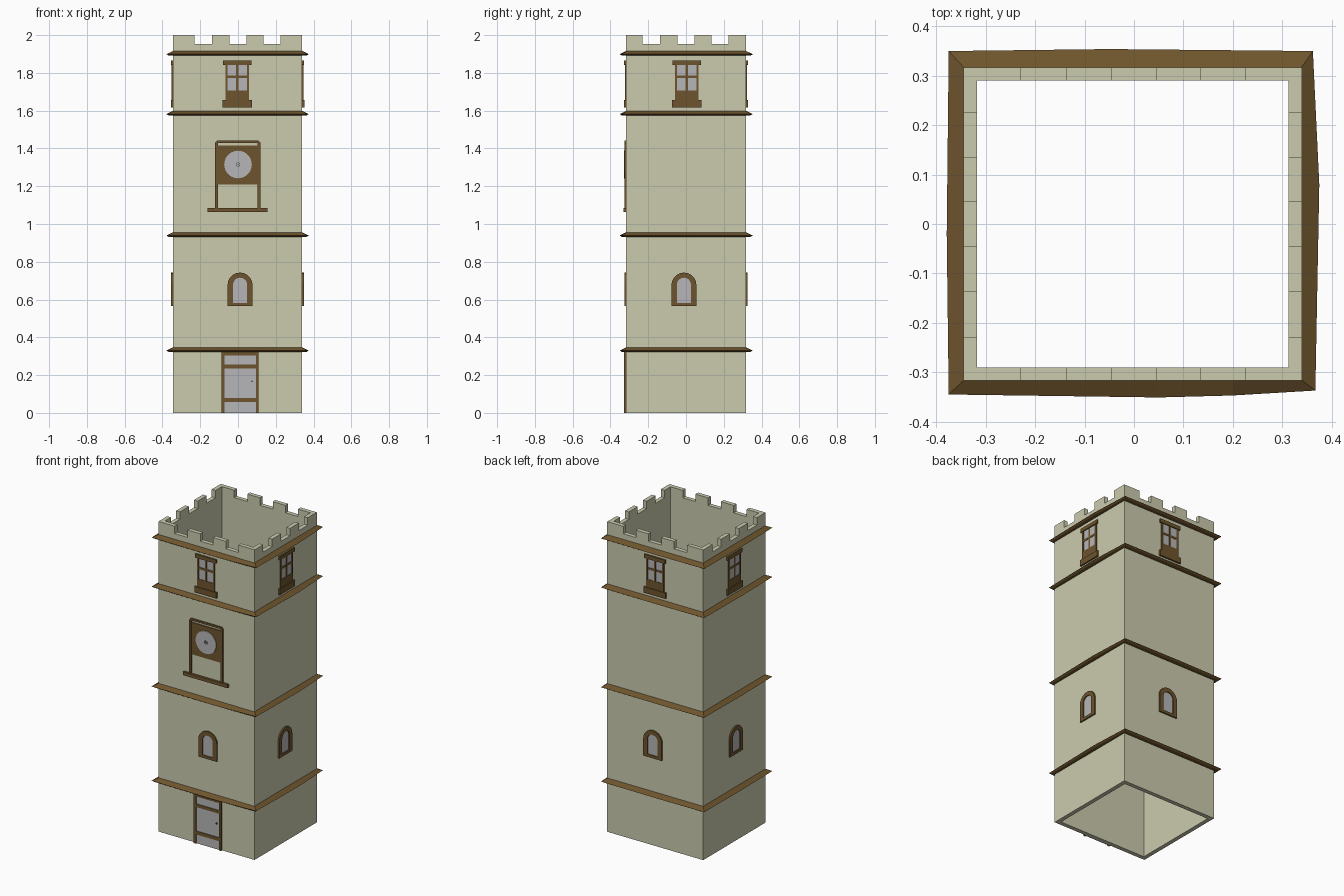
import bpy, bmesh, math
from mathutils import Vector

if "Cube" in bpy.data.objects:
    bpy.data.objects.remove(bpy.data.objects["Cube"])


def material(name, r, g, b):
    m = bpy.data.materials.new(name)
    m.diffuse_color = (r, g, b, 1)
    m.use_nodes = True
    m.node_tree.nodes["Principled BSDF"].inputs["Base Color"].default_value = m.diffuse_color
    return m


STONE = material("pale stone", 0.60, 0.60, 0.43)
WOOD = material("brown wood", 0.155, 0.09, 0.026)
GLASS = material("grey glass", 0.47, 0.47, 0.48)
DARK = material("dark metal", 0.10, 0.10, 0.10)

X0, X1, Y0, Y1, T = -0.345, 0.34, -0.317, 0.317, 0.027


def finish(bm, name, mat):
    bmesh.ops.recalc_face_normals(bm, faces=bm.faces)
    me = bpy.data.meshes.new(name)
    bm.to_mesh(me)
    bm.free()
    me.materials.append(mat)
    ob = bpy.data.objects.new(name, me)
    bpy.context.collection.objects.link(ob)
    return ob


def place(side, u, d, z):
    """Wall coordinates (along, outwards, up) to world."""
    return Vector({"front": (u, Y0 - d, z), "back": (u, Y1 + d, z),
                   "right": (X1 + d, u, z), "left": (X0 - d, u, z)}[side])


def plate(name, side, outline, depth, mat):
    bm = bmesh.new()
    a, b = [[bm.verts.new(place(side, u, d, z)) for u, z in outline] for d in (-0.003, depth)]
    n = len(outline)
    bm.faces.new(a)
    bm.faces.new(b)
    for i in range(n):
        j = (i + 1) % n
        bm.faces.new((a[i], a[j], b[j], b[i]))
    return finish(bm, f"{side}_{name}", mat)


def box(name, side, u0, u1, z0, z1, depth, mat):
    return plate(name, side, [(u0, z0), (u1, z0), (u1, z1), (u0, z1)], depth, mat)


def frame(name, side, outer, inner, depth, mat):
    bm = bmesh.new()
    rings = [[bm.verts.new(place(side, u, d, z)) for u, z in o]
             for o, d in ((outer, -0.003), (outer, depth), (inner, depth), (inner, -0.003))]
    n = len(outer)
    for k in range(4):
        r, s = rings[k], rings[(k + 1) % 4]
        for i in range(n):
            j = (i + 1) % n
            bm.faces.new((r[i], r[j], s[j], s[i]))
    return finish(bm, f"{side}_{name}", mat)


def arch(c, half, z0, z1, n=10):
    pts = [(c - half, z0), (c + half, z0)]
    for i in range(n + 1):
        a = math.pi * i / n
        pts.append((c + half * math.cos(a), z1 - half + half * math.sin(a)))
    return pts


def circle(c, z, r, n=28):
    return [(c + r * math.cos(2 * math.pi * i / n), z + r * math.sin(2 * math.pi * i / n))
            for i in range(n)]


# Hollow tower walls with battlements
CUTS = [-0.23, -0.137, -0.046, 0.045, 0.135, 0.225]


def perimeter(x0, x1, y0, y1):
    p = [(x, y0) for x in [x0] + CUTS] + [(x1, y) for y in [y0] + CUTS]
    return p + [(x, y1) for x in [x1] + CUTS[::-1]] + [(x0, y) for y in [y1] + CUTS[::-1]]


bm = bmesh.new()
po, pi_ = perimeter(X0, X1, Y0, Y1), perimeter(X0 + T, X1 - T, Y0 + T, Y1 - T)
rings = [[bm.verts.new((x, y, z)) for x, y in p]
         for p, z in ((po, 0), (po, 1.952), (pi_, 1.952), (pi_, 0))]
merlons = []
n = len(po)
for k in range(4):
    r, s = rings[k], rings[(k + 1) % 4]
    for i in range(n):
        j = (i + 1) % n
        f = bm.faces.new((r[i], r[j], s[j], s[i]))
        if k == 1 and (i % 7) % 2 == 0:
            merlons.append(f)
bmesh.ops.recalc_face_normals(bm, faces=bm.faces)
res = bmesh.ops.extrude_face_region(bm, geom=merlons)
for v in res["geom"]:
    if isinstance(v, bmesh.types.BMVert):
        v.co.z = 2.0
finish(bm, "tower_walls", STONE)

# Slightly bowed string courses
OUT = [(-0.375, -0.345), (0.05, -0.351), (0.20, -0.347), (0.367, -0.337), (0.375, 0.08),
       (0.362, 0.35), (-0.05, 0.354), (-0.375, 0.35), (-0.379, -0.02)]
for b, top in enumerate((0.349, 0.958, 1.601, 1.918)):
    bm = bmesh.new()
    loops = []
    for x, y in OUT:
        wx, wy = min(max(x, X0 + 0.004), X1 - 0.004), min(max(y, Y0 + 0.004), Y1 - 0.004)
        loops.append([bm.verts.new((wx + (x - wx) * t, wy + (y - wy) * t, top - dz))
                      for t, dz in ((0, 0), (1, 0.019), (0.65, 0.027), (0, 0.027))])
    for i in range(len(loops)):
        p, q = loops[i], loops[(i + 1) % len(loops)]
        for k in range(4):
            m = (k + 1) % 4
            bm.faces.new((p[k], q[k], q[m], p[m]))
    finish(bm, f"string_course_{b + 1}", WOOD)

# Windows on all four sides
for side in ("front", "right", "back", "left"):
    sgn = 1 if side in ("front", "back") else -1
    c = 0.011 * sgn
    frame("arch_frame", side, arch(c, 0.066, 0.565, 0.743), arch(c, 0.037, 0.583, 0.716), 0.009, WOOD)
    plate("arch_glass", side, arch(c, 0.038, 0.58, 0.717), 0.003, GLASS)
    c = -0.004 * sgn
    box("window_sill", side, c - 0.078, c + 0.078, 1.618, 1.656, 0.011, WOOD)
    box("window_lintel", side, c - 0.075, c + 0.075, 1.842, 1.866, 0.010, WOOD)
    box("window_apron", side, c - 0.063, c + 0.063, 1.65, 1.708, 0.006, WOOD)
    box("window_glass", side, c - 0.055, c + 0.055, 1.705, 1.845, 0.003, GLASS)
    for k, u in enumerate((-0.057, 0, 0.057)):
        w = 0.006
        box(f"window_upright_{k + 1}", side, c + u - w, c + u + w, 1.70, 1.845, 0.006, WOOD)
    box("window_crossbar", side, c - 0.055, c + 0.055, 1.772, 1.786, 0.0055, WOOD)

# Clock
S = "front"
box("clock_shelf", S, -0.161, 0.156, 1.064, 1.086, 0.015, WOOD)
box("clock_panel", S, -0.112, 0.108, 1.21, 1.416, 0.006, WOOD)
box("clock_left_post", S, -0.122, -0.106, 1.08, 1.43, 0.009, WOOD)
box("clock_right_post", S, 0.102, 0.119, 1.08, 1.43, 0.009, WOOD)
plate("clock_top_rail", S, [(-0.122, 1.429), (0.119, 1.429), (0.108, 1.441), (-0.111, 1.441)], 0.009, WOOD)
plate("clock_face", S, circle(0, 1.315, 0.073), 0.011, GLASS)
frame("clock_hub", S, circle(0, 1.315, 0.012, 12), circle(0, 1.315, 0.008, 12), 0.0125, DARK)
plate("clock_pin", S, circle(0, 1.315, 0.004, 8), 0.0125, DARK)

# Door
box("door_leaf", S, -0.08, 0.105, 0, 0.322, 0.005, GLASS)
box("door_left_post", S, -0.087, -0.071, 0, 0.324, 0.012, WOOD)
box("door_right_post", S, 0.096, 0.109, 0, 0.324, 0.012, WOOD)
for k, (z0, z1) in enumerate(((0.058, 0.08), (0.235, 0.255), (0.303, 0.324))):
    box(f"door_rail_{k + 1}", S, -0.075, 0.10, z0, z1, 0.009, WOOD)
plate("door_knob", S, circle(0.074, 0.167, 0.005, 8), 0.012, DARK)
